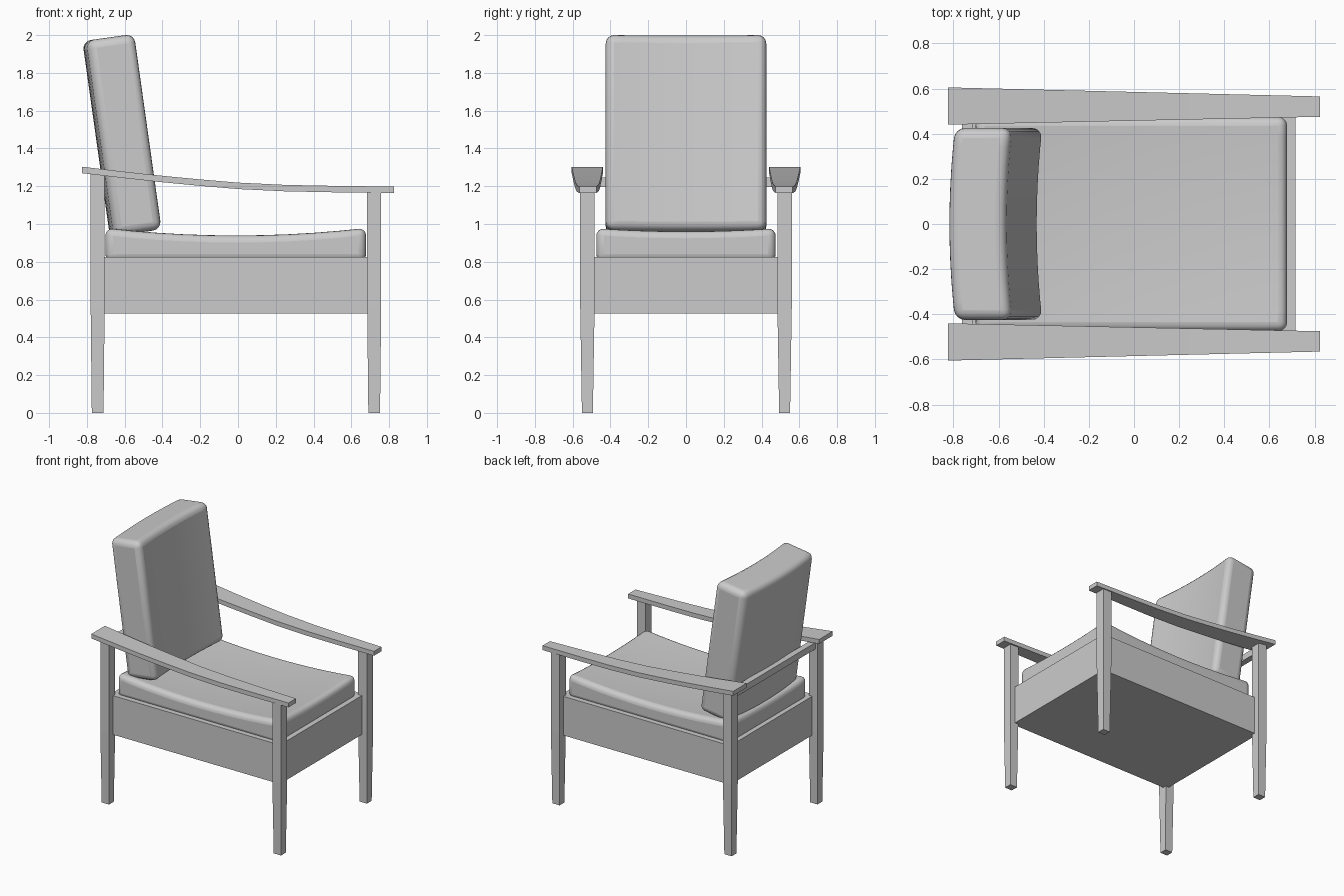
import bpy, bmesh, math
from mathutils import Vector, Matrix

if "Cube" in bpy.data.objects:
    bpy.data.objects.remove(bpy.data.objects["Cube"])


def make_object(name, bm):
    bmesh.ops.recalc_face_normals(bm, faces=bm.faces)
    me = bpy.data.meshes.new(name)
    bm.to_mesh(me)
    bm.free()
    ob = bpy.data.objects.new(name, me)
    bpy.context.collection.objects.link(ob)
    return ob


def box(name, lo, hi):
    lo, hi = Vector(lo), Vector(hi)
    bm = bmesh.new()
    bmesh.ops.create_cube(bm, size=1)
    for v in bm.verts:
        v.co = [(lo[i] + hi[i]) / 2 + v.co[i] * (hi[i] - lo[i]) for i in range(3)]
    return make_object(name, bm)


def loft(name, rings):
    """Join four-sided rings into a closed solid."""
    bm = bmesh.new()
    rows = [[bm.verts.new(p) for p in ring] for ring in rings]
    for a, b in zip(rows, rows[1:]):
        for i in range(4):
            j = (i + 1) % 4
            bm.faces.new((a[i], a[j], b[j], b[i]))
    bm.faces.new(rows[0])
    bm.faces.new(rows[-1])
    return make_object(name, bm)


def cushion(name, size, cut_axes, shape, matrix, radius):
    """Rounded block, sliced along some axes and bent by a shape function."""
    bm = bmesh.new()
    bmesh.ops.create_cube(bm, size=1)
    for v in bm.verts:
        v.co = [c * s for c, s in zip(v.co, size)]
    for axis in cut_axes:
        normal = Vector([float(i == axis) for i in range(3)])
        for k in range(1, 10):
            bmesh.ops.bisect_plane(bm, geom=bm.verts[:] + bm.edges[:] + bm.faces[:],
                                   plane_co=normal * size[axis] * (k / 10 - 0.5),
                                   plane_no=normal)
    for v in bm.verts:
        v.co = matrix @ shape(v.co)
    ob = make_object(name, bm)
    bev = ob.modifiers.new("round", 'BEVEL')
    bev.width = radius
    bev.segments = 4
    bev.limit_method = 'ANGLE'
    bev.angle_limit = math.radians(40)
    bpy.context.view_layer.objects.active = ob
    ob.select_set(True)
    bpy.ops.object.shade_smooth_by_angle(angle=math.radians(40))
    ob.select_set(False)
    return ob


# Legs: straight upper part, tapered below the seat box
def leg(name, x, y, top):
    def ring(z, hx, hy):
        return [(x - hx, y - hy, z), (x + hx, y - hy, z),
                (x + hx, y + hy, z), (x - hx, y + hy, z)]
    return loft(name, [ring(0, .031, .029), ring(.56, .037, .038), ring(top, .037, .038)])


# Armrest: gently curved plank, wider at the rear
ARM = [(-.825, 1.303), (-.62, 1.279), (-.42, 1.257), (-.2, 1.236),
       (0, 1.219), (.25, 1.207), (.5, 1.202), (.825, 1.198)]


def armrest(name, side):
    rings = []
    for x, z in ARM:
        t = (x + .825) / 1.65
        yi, yo = .44 + .035 * t, .605 - .04 * t
        rings.append([(x, side * yi, z - .034), (x, side * yo, z - .034),
                      (x, side * yo, z), (x, side * yi, z)])
    return loft(name, rings)


for side, label in ((-1, "right"), (1, "left")):
    leg("front_leg_" + label, .721, side * .522, 1.175)
    leg("rear_leg_" + label, -.743, side * .522, 1.265)
    armrest("armrest_" + label, side)

# Seat box and rear rail
box("seat_box", (-.735, -.512, .525), (.715, .512, .825))
box("rear_rail", (-.762, -.5, 1.195), (-.715, .5, 1.245))


# Seat cushion with a dished top
def dish(co):
    if co.z > 0:
        co.z += -.05 + .035 * (co.x / .65) ** 2 + .015 * (co.y / .45) ** 2
    return co


cushion("seat_cushion", (1.38, .95, .175), (0, 1), dish,
        Matrix.Translation((-.012, 0, .8875)), .04)


# Leaning back cushion, bowed towards the rear
def bow(co):
    co.x += -.0125 + .025 * (co.y / .425) ** 2
    return co


tilt = Matrix.Translation((-.612, 0, 1.47)) @ Matrix.Rotation(math.radians(-8), 4, 'Y')
cushion("back_cushion", (.256, .85, 1.045), (1,), bow, tilt, .045)
